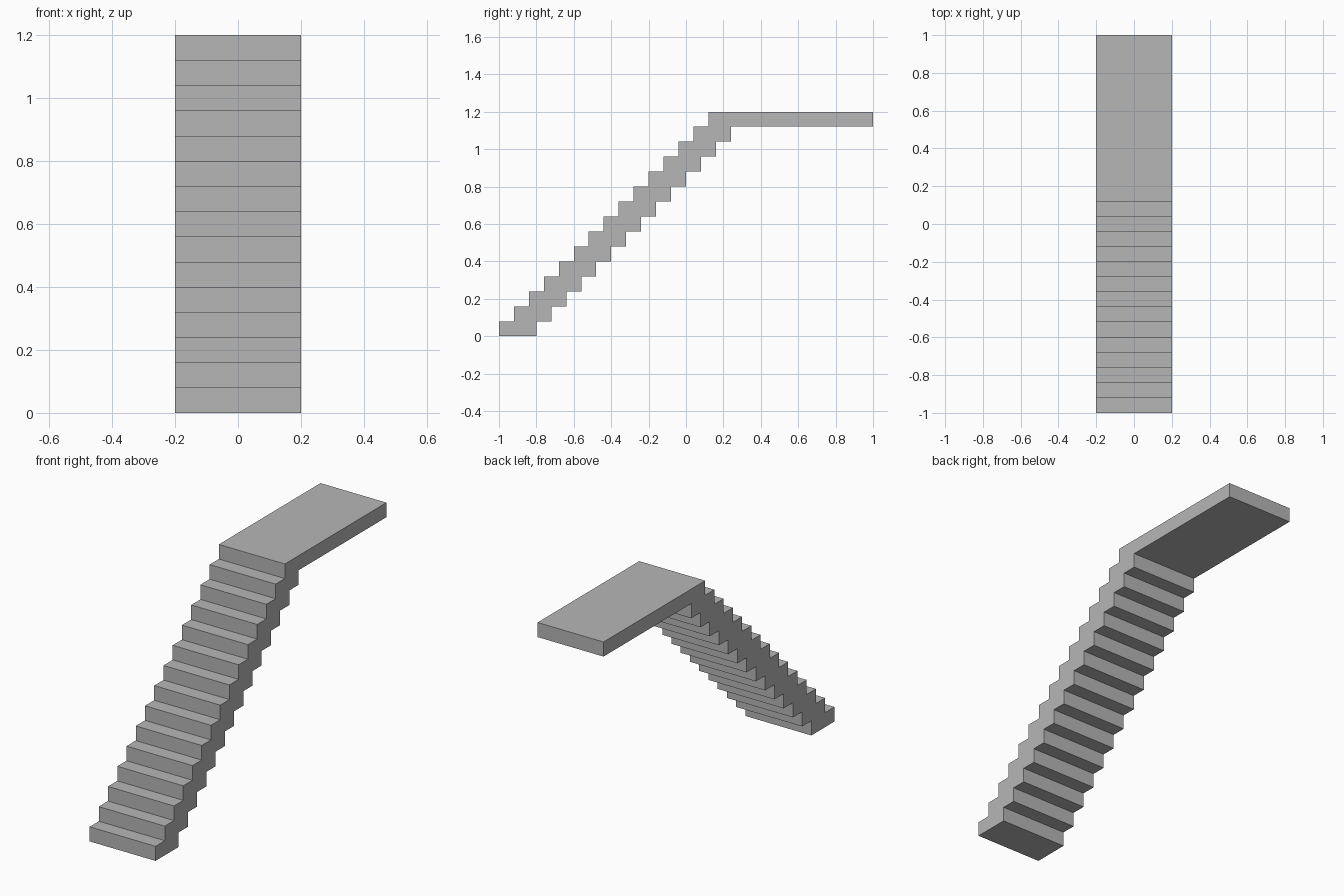
import bpy
import bmesh

# Remove the default cube
cube = bpy.data.objects.get("Cube")
if cube:
    bpy.data.objects.remove(cube, do_unlink=True)

STEPS = 14        # steps below the landing
RISE = RUN = 0.08
DEPTH = 0.2       # front-to-back size of each step
HALF_WIDTH = 0.2
FRONT, BACK = -1.0, 1.0

# Concrete material
grey = (0.47, 0.47, 0.47, 1.0)
concrete = bpy.data.materials.new("grey concrete")
concrete.use_nodes = True
concrete.diffuse_color = grey
shader = next(n for n in concrete.node_tree.nodes if n.type == "BSDF_PRINCIPLED")
shader.inputs["Base Color"].default_value = grey

# Side profile (y, z): sawtooth underside, landing, then treads back down
top = (STEPS + 1) * RISE
under, treads = [], []
for i in range(STEPS):
    y, z = FRONT + i * RUN, i * RISE
    under += [(y + DEPTH, z), (y + DEPTH, z + RISE)]
    treads += [(y, z), (y, z + RISE)]
landing = [(BACK, top - RISE), (BACK, top), (FRONT + STEPS * RUN, top),
           (FRONT + STEPS * RUN, top - RISE)]
profile = under + landing + treads[::-1]

# Merge coincident neighbours where a tread meets the next riser
outline = []
for p in profile:
    if not outline or abs(p[0] - outline[-1][0]) + abs(p[1] - outline[-1][1]) > 1e-5:
        outline.append(p)

# Extrude the profile across the width
bm = bmesh.new()
side = bm.faces.new([bm.verts.new((-HALF_WIDTH, y, z)) for y, z in outline])
extruded = bmesh.ops.extrude_face_region(bm, geom=[side], use_keep_orig=True)
moved = [g for g in extruded["geom"] if isinstance(g, bmesh.types.BMVert)]
bmesh.ops.translate(bm, verts=moved, vec=(2 * HALF_WIDTH, 0, 0))
bmesh.ops.recalc_face_normals(bm, faces=bm.faces)

mesh = bpy.data.meshes.new("staircase_with_landing")
bm.to_mesh(mesh)
bm.free()
mesh.materials.append(concrete)
stairs = bpy.data.objects.new("staircase_with_landing", mesh)
bpy.context.collection.objects.link(stairs)
